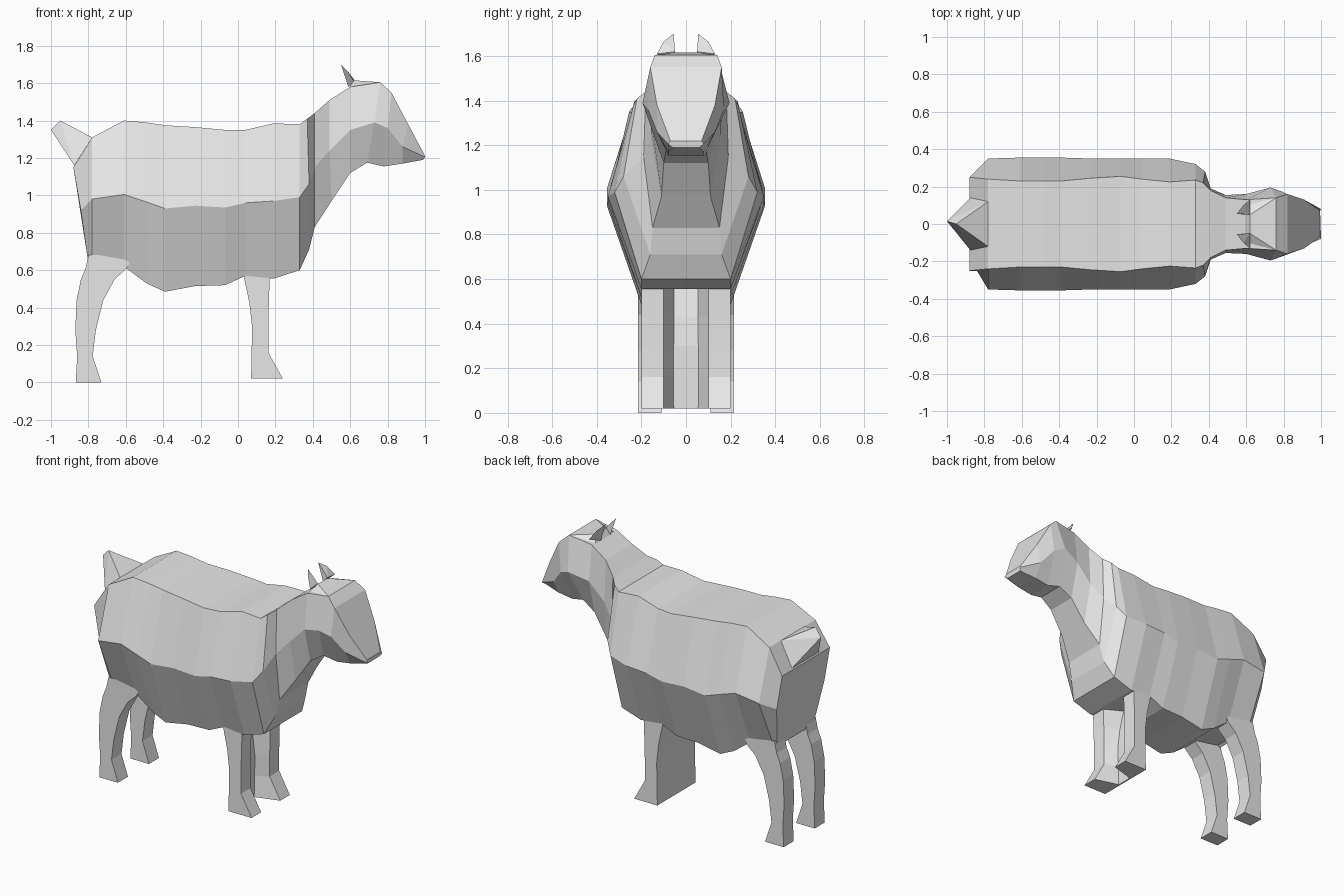
import bpy, bmesh

coat = bpy.data.materials.new("grey_coat")
coat.diffuse_color = (0.8, 0.8, 0.8, 1)


def finish(name, bm):
    bmesh.ops.recalc_face_normals(bm, faces=bm.faces)
    me = bpy.data.meshes.new(name)
    bm.to_mesh(me)
    bm.free()
    me.materials.append(coat)
    ob = bpy.data.objects.new(name, me)
    bpy.context.collection.objects.link(ob)
    return ob


def loft(name, rings):
    """Skin a list of equally sized point rings and close both ends."""
    bm = bmesh.new()
    vs = [[bm.verts.new(p) for p in ring] for ring in rings]
    n = len(rings[0])
    for a, b in zip(vs, vs[1:]):
        for i in range(n):
            j = (i + 1) % n
            bm.faces.new((a[i], a[j], b[j], b[i]))
    bm.faces.new(vs[0])
    bm.faces.new(vs[-1][::-1])
    return finish(name, bm)


def hull(name, pts):
    bm = bmesh.new()
    for p in pts:
        bm.verts.new(p)
    bmesh.ops.convex_hull(bm, input=bm.verts)
    return finish(name, bm)


def hexagon(top, mid, bot):
    """Six-sided ring from (x, z, half width) at top, middle and bottom."""
    half = [(x, w, z) for x, z, w in (top, mid, bot)]
    return half + [(x, -y, z) for x, y, z in reversed(half)]


# Torso: x, top z, middle z, bottom z, top half width, middle half width
torso = [
    (-0.78, 1.31, 0.98, 0.65, 0.24, 0.35),
    (-0.61, 1.40, 1.005, 0.62, 0.23, 0.355),
    (-0.49, 1.39, 0.965, 0.53, 0.23, 0.355),
    (-0.39, 1.375, 0.93, 0.485, 0.23, 0.355),
    (-0.23, 1.365, 0.945, 0.515, 0.245, 0.35),
    (-0.07, 1.35, 0.935, 0.52, 0.255, 0.35),
    (0.04, 1.35, 0.96, 0.57, 0.24, 0.35),
    (0.19, 1.385, 0.97, 0.555, 0.225, 0.35),
    (0.33, 1.38, 0.99, 0.60, 0.235, 0.32),
]
rings = [hexagon((-0.88, 1.15, 0.25), (-0.84, 0.92, 0.25), (-0.80, 0.64, 0.19))]
rings += [hexagon((x, t, a), (x, m, b), (x, l, 0.2)) for x, t, m, l, a, b in torso]
# Chest, neck, then head
rings += [
    hexagon((0.37, 1.41, 0.22), (0.38, 1.06, 0.28), (0.38, 0.71, 0.16)),
    hexagon((0.41, 1.44, 0.18), (0.41, 1.15, 0.19), (0.41, 0.83, 0.15)),
    hexagon((0.49, 1.51, 0.14), (0.49, 1.24, 0.155), (0.50, 0.97, 0.11)),
    hexagon((0.60, 1.58, 0.13), (0.60, 1.35, 0.16), (0.60, 1.12, 0.10)),
    hexagon((0.76, 1.605, 0.14), (0.73, 1.39, 0.195), (0.69, 1.175, 0.09)),
    hexagon((0.82, 1.55, 0.16), (0.80, 1.36, 0.17), (0.78, 1.155, 0.08)),
    hexagon((0.91, 1.38, 0.13), (0.88, 1.26, 0.13), (0.88, 1.17, 0.08)),
    hexagon((0.995, 1.22, 0.07), (1.0, 1.205, 0.08), (0.99, 1.19, 0.06)),
]
loft("body_and_head", rings)

# Raised poll between the ears
hull("poll", [(0.59, s * 0.11, 1.57) for s in (-1, 1)]
     + [(0.62, s * 0.05, 1.615) for s in (-1, 1)]
     + [(0.76, s * 0.14, 1.605) for s in (-1, 1)]
     + [(0.72, s * 0.12, 1.55) for s in (-1, 1)])

# Upturned tail
hull("tail", [(-0.95, 0, 1.40), (-1.0, 0.015, 1.35)]
     + [(-0.78, s * 0.12, 1.31) for s in (-1, 1)]
     + [(-0.875, s * 0.14, 1.16) for s in (-1, 1)])

# Rear leg: z, back x, front x
rear = [(0.68, -0.80, -0.56), (0.61, -0.815, -0.595), (0.55, -0.84, -0.66),
        (0.44, -0.863, -0.72), (0.28, -0.87, -0.76), (0.14, -0.86, -0.777),
        (0.0, -0.867, -0.73)]
# Front leg: z, back x, front x
fore = [(0.64, 0.02, 0.18), (0.57, 0.03, 0.17), (0.43, 0.06, 0.165),
        (0.30, 0.075, 0.162), (0.16, 0.073, 0.162), (0.02, 0.07, 0.24)]

for side, s in (("left", 1), ("right", -1)):
    loft(side + "_rear_leg",
         [[(b, s * 0.215, z), (f, s * 0.215, z), (f, s * 0.11, z), (b, s * 0.11, z)]
          for z, b, f in rear])
    loft(side + "_front_leg",
         [[(b, s * 0.2, z), (f, s * 0.2, z), (f, s * 0.1, z), (b, s * 0.05, z)]
          for z, b, f in fore])
    # Small pointed ear
    hull(side + "_ear", [(0.55, s * 0.055, 1.70), (0.59, s * 0.05, 1.58),
                         (0.62, s * 0.05, 1.62), (0.62, s * 0.13, 1.61),
                         (0.585, s * 0.10, 1.665)])

# Thin web joining the backs of the front legs
loft("front_leg_web", [[(b, 0.06, z), (b + 0.01, 0.06, z), (b + 0.01, -0.06, z), (b, -0.06, z)]
                       for z, b, f in fore])
